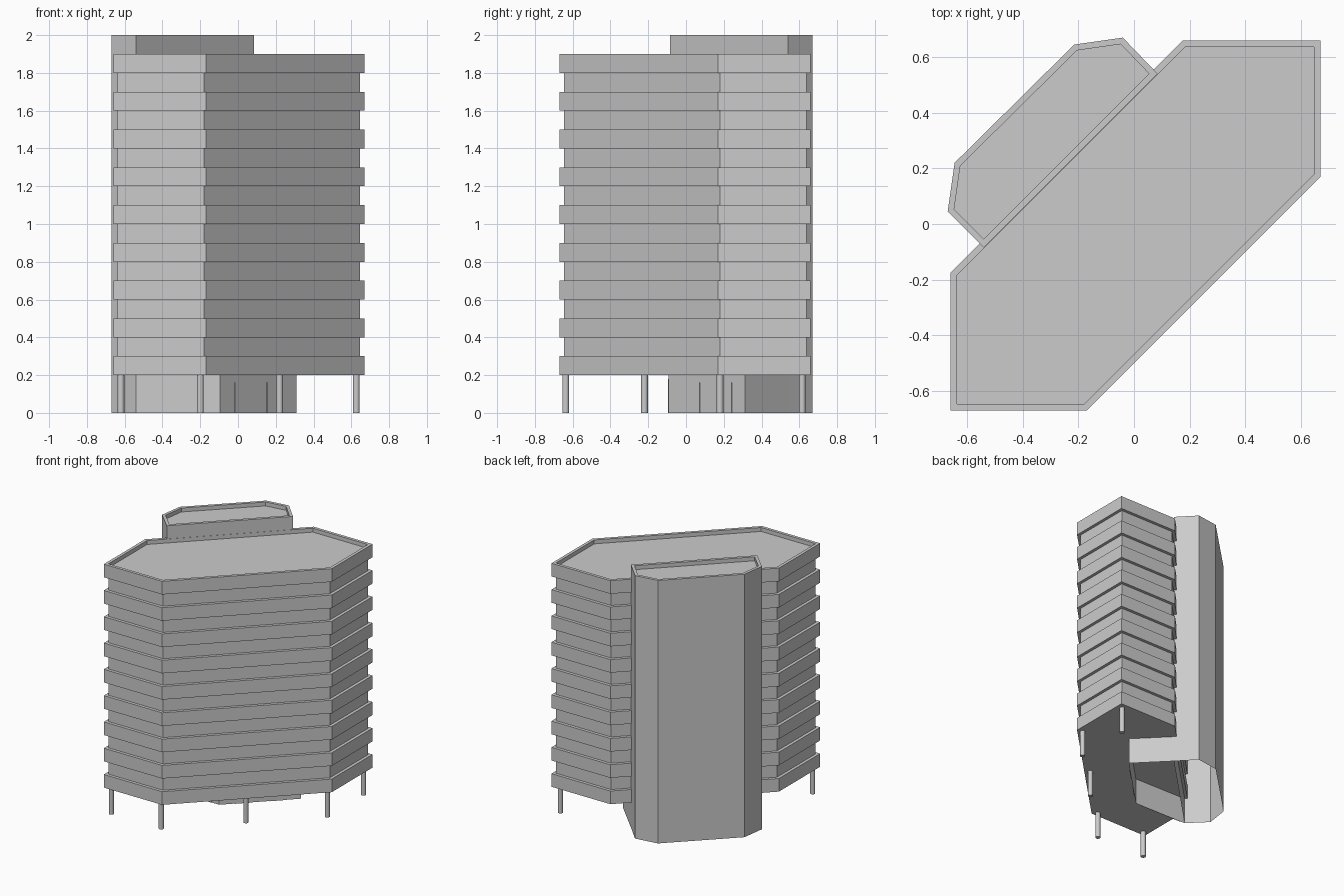
import bpy, bmesh
from mathutils import Vector, geometry

cube = bpy.data.objects.get("Cube")
if cube:
    bpy.data.objects.remove(cube)

grey = bpy.data.materials.new("concrete_grey")
grey.use_nodes = True
tone = (0.6, 0.6, 0.6, 1)
grey.diffuse_color = tone
grey.node_tree.nodes["Principled BSDF"].inputs["Base Color"].default_value = tone


def finish(name, bm):
    mesh = bpy.data.meshes.new(name)
    bm.to_mesh(mesh)
    bm.free()
    mesh.materials.append(grey)
    obj = bpy.data.objects.new(name, mesh)
    bpy.context.collection.objects.link(obj)
    return obj


def inset(outline, d):
    """Offset a counter-clockwise outline inwards by d."""
    pts = [Vector(p) for p in outline]
    lines = []
    for a, b in zip(pts, pts[1:] + pts[:1]):
        e = (b - a).normalized()
        shift = Vector((-e.y, e.x)) * d
        lines.append((a + shift, b + shift))
    result = []
    for (a, b), (c, e) in zip([lines[-1]] + lines[:-1], lines):
        u, v = b - a, e - c
        t = (c - a).cross(v) / u.cross(v)
        result.append(a + u * t)
    return result


def ring(bm, outline, z):
    return [bm.verts.new((p[0], p[1], z)) for p in outline]


def bridge(bm, low, high):
    for i in range(len(low)):
        j = (i + 1) % len(low)
        bm.faces.new((low[i], low[j], high[j], high[i]))


def prism(name, outline, z0, z1, floor=True, parapet=0, depth=0.03):
    """Extruded outline, optionally with a sunken roof inside a parapet."""
    bm = bmesh.new()
    low, top = ring(bm, outline, z0), ring(bm, outline, z1)
    bridge(bm, low, top)
    if floor:
        bm.faces.new(low[::-1])
    if parapet:
        inner = inset(outline, parapet)
        rim, roof = ring(bm, inner, z1), ring(bm, inner, z1 - depth)
        bridge(bm, top, rim)
        bridge(bm, rim, roof)
        top = roof
    bm.faces.new(top)
    return finish(name, bm)


def panel(name, start, end, s0, s1, height, thick=0.004):
    """Thin door plate on the wall from start to end, s0..s1 as fractions."""
    a, b = Vector(start), Vector(end)
    e = (b - a).normalized()
    out = Vector((e.y, -e.x)) * thick
    p, q = a.lerp(b, s0), a.lerp(b, s1)
    prism(name, [p + out, q + out, q, p], 0, height)


# Tower: recessed window floors between projecting bands
tower = [(-0.66, -0.67), (-0.17, -0.67), (0.67, 0.17),
         (0.67, 0.66), (0.175, 0.66), (-0.66, -0.175)]
prism("recessed_floors", inset(tower, 0.023), 0.25, 1.85)
for i in range(9):
    z = 0.2 + 0.2 * i
    last = i == 8
    prism(f"floor_band_{i + 1}", tower, z, z + 0.1, parapet=0.023 if last else 0)

# Service core, hollow below
core = [(-0.67, 0.045), (-0.54, -0.085), (0.085, 0.54),
        (-0.04, 0.67), (-0.215, 0.645), (-0.645, 0.22)]
prism("service_core", core, 0, 2, floor=False, parapet=0.022)

# Entrance lobby walls under the tower
lobby = [(-0.54, -0.085), (-0.095, -0.092), (0.31, 0.312), (0.085, 0.54)]
bm = bmesh.new()
low, high = ring(bm, lobby, 0), ring(bm, lobby, 0.2)
for i in range(3):
    bm.faces.new((low[i], low[i + 1], high[i + 1], high[i]))
finish("lobby_walls", bm)
panel("lobby_window", lobby[0], lobby[1], 0.09, 0.865, 0.18)
panel("left_door", lobby[1], lobby[2], 0.19, 0.41, 0.16)
panel("right_door", lobby[1], lobby[2], 0.61, 0.83, 0.16)

# Columns
for i, (x, y) in enumerate([(-0.62, -0.637), (-0.2, -0.637), (0.22, -0.22),
                            (0.626, 0.18), (0.626, 0.615)]):
    bm = bmesh.new()
    bmesh.ops.create_cone(bm, cap_ends=True, segments=16, radius1=0.018,
                          radius2=0.018, depth=0.2)
    bmesh.ops.translate(bm, verts=bm.verts, vec=(x, y, 0.1))
    column = finish(f"column_{i + 1}", bm)
    for f in column.data.polygons:
        f.use_smooth = abs(f.normal.z) < 0.5
    column.data.set_sharp_from_angle(angle=0.6)
